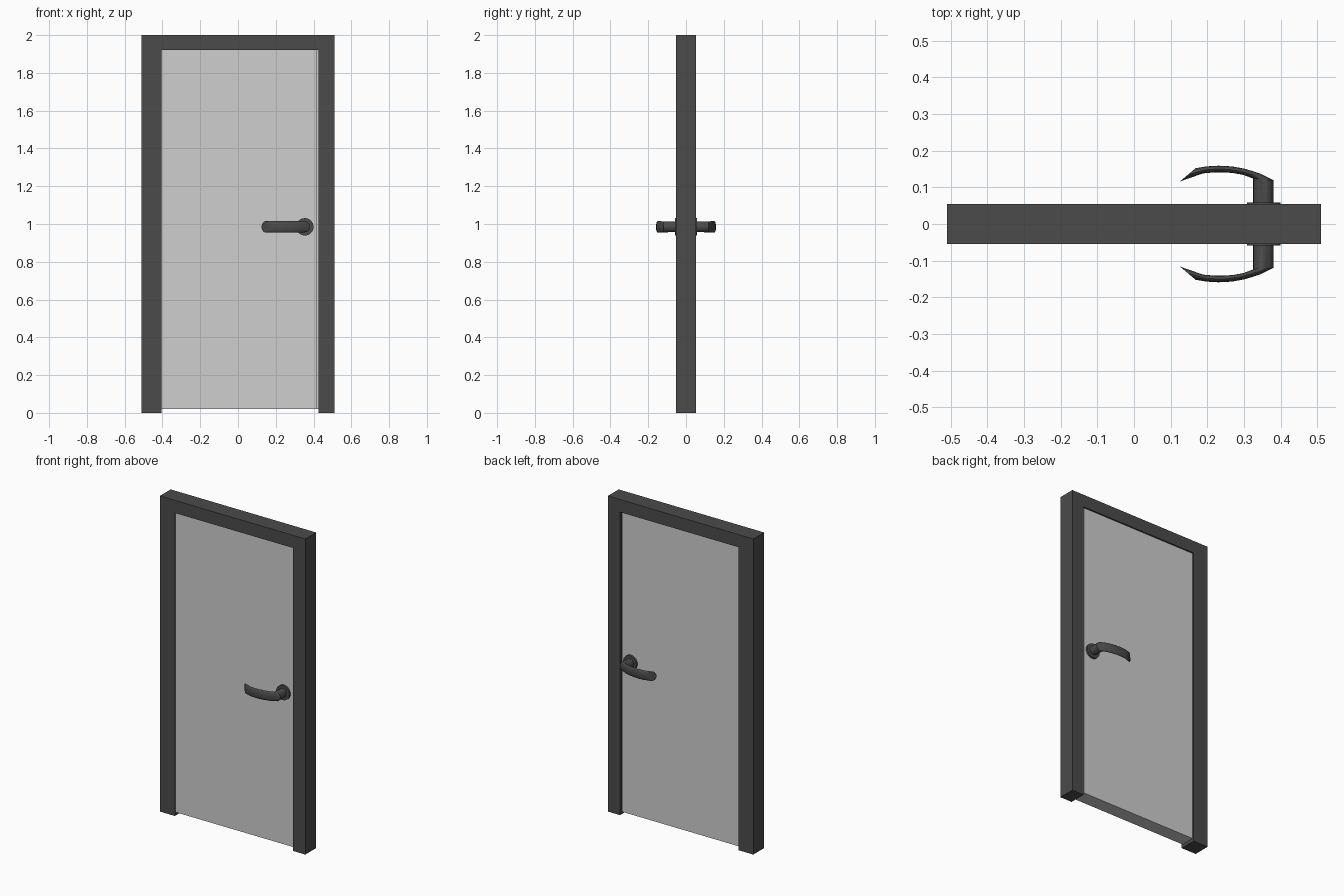
import bpy, bmesh, math
from mathutils import Matrix

if "Cube" in bpy.data.objects:
    bpy.data.objects.remove(bpy.data.objects["Cube"])


def material(name, v):
    m = bpy.data.materials.new(name)
    m.diffuse_color = (v, v, v, 1)
    m.use_nodes = True
    m.node_tree.nodes["Principled BSDF"].inputs["Base Color"].default_value = m.diffuse_color
    return m


dark = material("dark grey", 0.07)
light = material("light grey", 0.62)


def finish(name, bm, mat):
    bmesh.ops.recalc_face_normals(bm, faces=bm.faces)
    me = bpy.data.meshes.new(name)
    bm.to_mesh(me)
    bm.free()
    me.materials.append(mat)
    ob = bpy.data.objects.new(name, me)
    bpy.context.collection.objects.link(ob)
    return ob


def smooth(ob):
    bpy.ops.object.select_all(action='DESELECT')
    ob.select_set(True)
    bpy.context.view_layer.objects.active = ob
    bpy.ops.object.shade_smooth_by_angle(angle=math.radians(35))


def box(name, x0, x1, y0, y1, z0, z1, mat):
    bm = bmesh.new()
    bmesh.ops.create_cube(bm, size=1)
    for v in bm.verts:
        v.co = ((x0 + x1) / 2 + v.co.x * (x1 - x0),
                (y0 + y1) / 2 + v.co.y * (y1 - y0),
                (z0 + z1) / 2 + v.co.z * (z1 - z0))
    return finish(name, bm, mat)


# Door frame: one extruded upside-down U
D = 0.054
outline = [(-.51, 0), (-.51, 2), (.51, 2), (.51, 0),
           (.425, 0), (.425, 1.92), (-.405, 1.92), (-.405, 0)]
bm = bmesh.new()
face = bm.faces.new([bm.verts.new((x, -D, z)) for x, z in outline])
ext = bmesh.ops.extrude_face_region(bm, geom=[face])
for v in ext["geom"]:
    if isinstance(v, bmesh.types.BMVert):
        v.co.y = D
finish("door_frame", bm, dark)

# Door leaf with a thin closing lip on the latch side
box("door_leaf", -.405, .416, -.045, .045, .02, 1.92, light)
box("door_lip", .416, .425, -.03, .03, .02, 1.92, light)

# Lever handle: outer and inner points (x, y) and half height of each ring
ZC = 0.985
rings = [((.381, .04), (.325, .04), .028),
         ((.381, .119), (.325, .124), .029),
         ((.345, .137), (.298, .134), .03),
         ((.305, .150), (.270, .139), .03),
         ((.268, .157), (.245, .141), .03),
         ((.230, .159), (.222, .141), .03),
         ((.197, .157), (.188, .138), .03),
         ((.168, .152), (.125, .116), .03)]
N = 24


def lever(name, side):
    bm = bmesh.new()
    loops = []
    for (ox, oy), (ix, iy), h in rings:
        loop = []
        for k in range(N):
            a = 2 * math.pi * k / N
            t = math.cos(a) / 2
            loop.append(bm.verts.new(((ox + ix) / 2 + (ox - ix) * t,
                                      side * ((oy + iy) / 2 + (oy - iy) * t),
                                      ZC + h * math.sin(a))))
        loops.append(loop)
    for a, b in zip(loops, loops[1:]):
        for k in range(N):
            bm.faces.new((a[k], a[(k + 1) % N], b[(k + 1) % N], b[k]))
    bm.faces.new(loops[0])
    bm.faces.new(loops[-1])
    smooth(finish(name, bm, dark))


def rose(name, side):
    bm = bmesh.new()
    bmesh.ops.create_cone(bm, cap_ends=True, segments=32, radius1=.046, radius2=.046, depth=.02,
                          matrix=Matrix.Translation((.354, side * .048, ZC))
                          @ Matrix.Rotation(math.pi / 2, 4, 'X'))
    smooth(finish(name, bm, dark))


for label, side in (("front", -1), ("back", 1)):
    lever(label + "_lever_handle", side)
    rose(label + "_handle_rose", side)
